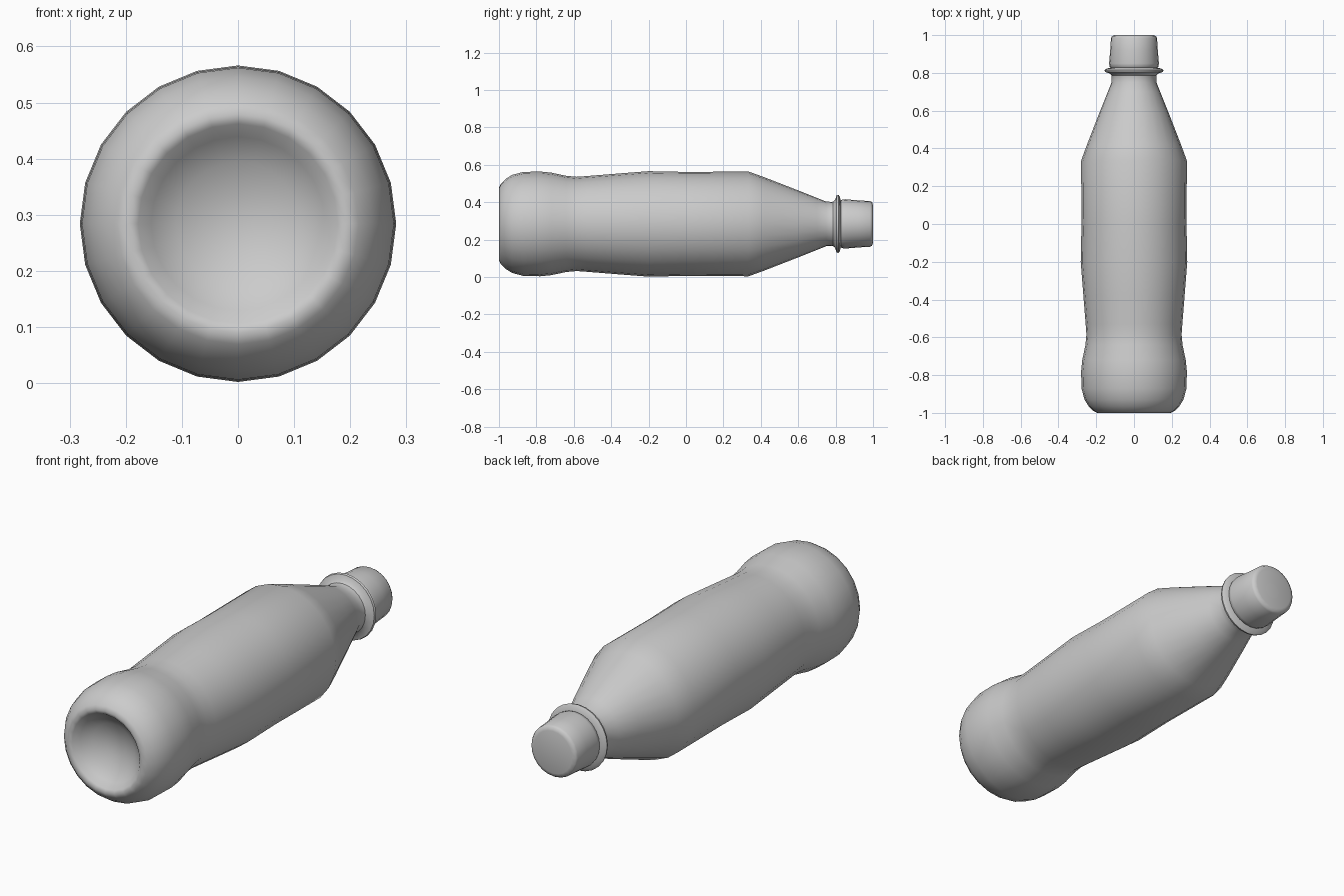
import bpy, bmesh, math

if "Cube" in bpy.data.objects:
    bpy.data.objects.remove(bpy.data.objects["Cube"])

AXIS_Z = 0.284
SIDES = 24


def lathe(name, profile, angle=40):
    """Revolve (y, radius) points around the bottle's long axis."""
    bm = bmesh.new()
    rings = []
    for y, r in profile:
        if r == 0:
            rings.append([bm.verts.new((0, y, AXIS_Z))])
        else:
            rings.append([bm.verts.new((r * math.sin(math.tau * i / SIDES), y,
                                        AXIS_Z + r * math.cos(math.tau * i / SIDES)))
                          for i in range(SIDES)])
    for a, b in zip(rings, rings[1:]):
        for i in range(SIDES):
            j = (i + 1) % SIDES
            if len(a) == 1:
                bm.faces.new((a[0], b[j], b[i]))
            elif len(b) == 1:
                bm.faces.new((a[i], a[j], b[0]))
            else:
                bm.faces.new((a[i], a[j], b[j], b[i]))
    bmesh.ops.recalc_face_normals(bm, faces=bm.faces)
    mesh = bpy.data.meshes.new(name)
    bm.to_mesh(mesh)
    bm.free()
    obj = bpy.data.objects.new(name, mesh)
    bpy.context.collection.objects.link(obj)
    bpy.ops.object.select_all(action='DESELECT')
    obj.select_set(True)
    bpy.context.view_layer.objects.active = obj
    bpy.ops.object.shade_smooth_by_angle(angle=math.radians(angle))
    return obj


# Body: hollow underside, rounded foot, waist, straight label zone, shoulder, neck
lathe("bottle_body", [
    (-0.91, 0), (-0.915, 0.05), (-0.935, 0.11), (-0.965, 0.155), (-0.992, 0.178),
    (-1.0, 0.195), (-0.99, 0.215), (-0.965, 0.24), (-0.93, 0.262), (-0.87, 0.278),
    (-0.78, 0.28), (-0.72, 0.274), (-0.64, 0.257), (-0.585, 0.252), (-0.53, 0.256),
    (-0.38, 0.268), (-0.2, 0.282), (0.0, 0.278), (0.335, 0.28), (0.42, 0.249),
    (0.6, 0.179), (0.7, 0.139), (0.75, 0.119), (0.78, 0.118), (0.8, 0.122)], 60)

# Transfer ring under the cap
lathe("neck_ring", [
    (0.785, 0.118), (0.797, 0.128), (0.805, 0.153), (0.815, 0.156), (0.823, 0.145),
    (0.828, 0.122)])

# Cap
lathe("cap", [
    (0.822, 0.118), (0.832, 0.129), (0.85, 0.132), (0.92, 0.126), (0.985, 0.122),
    (0.995, 0.116), (1.0, 0.1), (1.0, 0)], 60)
